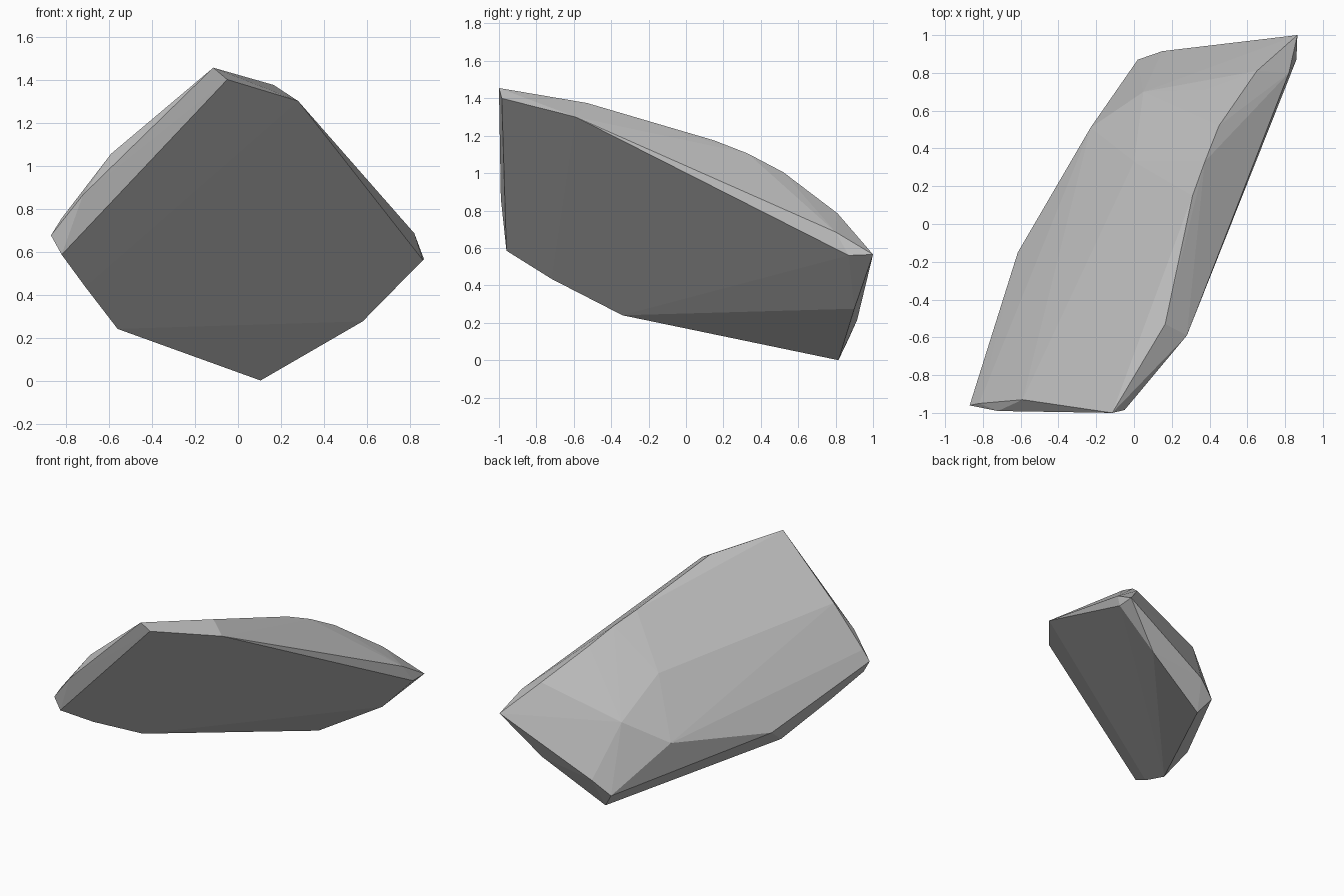
import bpy, bmesh

if "Cube" in bpy.data.objects:
    bpy.data.objects.remove(bpy.data.objects["Cube"])

# Outline of the broken-off flat underside
underside = [(-.82, -.96, .59), (-.71, -.72, .44), (-.56, -.34, .245), (.105, .815, .005),
             (.58, .90, .28), (.86, .87, .565), (.28, -.59, 1.305), (-.05, -.985, 1.405)]
# Bevelled rim behind the underside
rim = [(-.87, -.96, .68), (-.82, -.95, .76), (-.72, -.99, .87), (-.59, -.93, 1.06),
       (-.115, -1.0, 1.46), (.02, .87, .12), (.15, .915, .22), (.865, 1.0, .57),
       (.82, .80, .69), (.49, .25, .96), (-.615, -.15, .38), (-.23, .51, .45)]
# Ridge and crown of the rounded top
crown = [(.165, -.53, 1.38), (.31, .15, 1.18), (.375, .33, 1.11), (.45, .52, 1.01),
         (.65, .81, .79), (.38, .71, .765), (.05, .70, .606), (-.3, .3, .5),
         (-.05, .22, .848), (0, .33, .85)]

# Faceted boulder: convex shell around the corners
bm = bmesh.new()
for p in underside + rim + crown:
    bm.verts.new(p)
bmesh.ops.convex_hull(bm, input=bm.verts[:])
loose = [v for v in bm.verts if not v.link_faces]
bmesh.ops.delete(bm, geom=loose, context='VERTS')
bmesh.ops.recalc_face_normals(bm, faces=bm.faces[:])

# Seat the stone on the ground
low = min(v.co.z for v in bm.verts)
for v in bm.verts:
    v.co.z -= low

mesh = bpy.data.meshes.new("boulder")
bm.to_mesh(mesh)
bm.free()
boulder = bpy.data.objects.new("boulder", mesh)
bpy.context.collection.objects.link(boulder)

stone = bpy.data.materials.new("grey_stone")
stone.diffuse_color = (.5, .5, .5, 1)
stone.use_nodes = True
stone.node_tree.nodes["Principled BSDF"].inputs["Base Color"].default_value = stone.diffuse_color
mesh.materials.append(stone)
